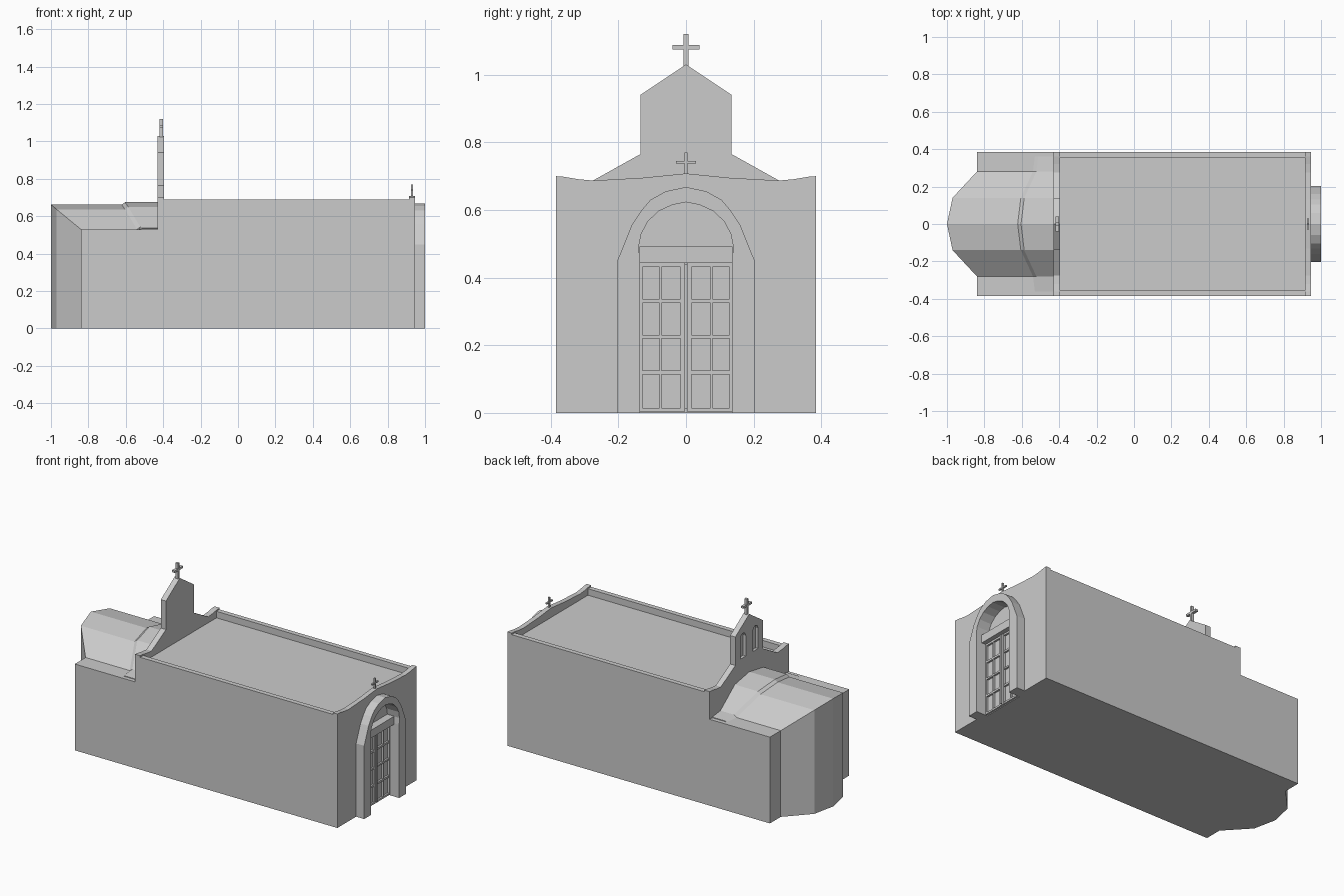
import bpy, bmesh

if "Cube" in bpy.data.objects:
    bpy.data.objects.remove(bpy.data.objects["Cube"])

stone = bpy.data.materials.new("pale_grey")
stone.diffuse_color = (0.6, 0.6, 0.6, 1)
stone.use_nodes = True
stone.node_tree.nodes["Principled BSDF"].inputs["Base Color"].default_value = stone.diffuse_color


def loft(name, rings):
    """Bridge equal-sized point rings and cap both ends."""
    bm = bmesh.new()
    vs = [[bm.verts.new(p) for p in r] for r in rings]
    n = len(vs[0])
    for a, b in zip(vs, vs[1:]):
        for i in range(n):
            j = (i + 1) % n
            bm.faces.new((a[i], a[j], b[j], b[i]))
    bm.faces.new(vs[0])
    bm.faces.new(vs[-1])
    bmesh.ops.recalc_face_normals(bm, faces=bm.faces)
    me = bpy.data.meshes.new(name)
    bm.to_mesh(me)
    bm.free()
    me.materials.append(stone)
    ob = bpy.data.objects.new(name, me)
    bpy.context.collection.objects.link(ob)
    return ob


def wall(name, yz, x0, x1):
    """Profile in y and z pushed along x."""
    return loft(name, [[(x, y, z) for y, z in yz] for x in (x0, x1)])


def box(name, x0, x1, y0, y1, z0, z1):
    return wall(name, [(y0, z0), (y1, z0), (y1, z1), (y0, z1)], x0, x1)


def mirrored(half):
    """Right half profile, ending on the centre line, mirrored to the left."""
    return half + [(-y, z) for y, z in reversed(half) if y > 0]


def cut(target, cutter):
    m = target.modifiers.new("cut", 'BOOLEAN')
    m.operation = 'DIFFERENCE'
    m.solver = 'EXACT'
    m.object = cutter
    cutter.hide_render = True
    cutter.hide_viewport = True
    cutter.display_type = 'WIRE'


# main hall with sunken flat roof, and the lower block behind it
hall = box("hall", -0.43, 0.945, -0.385, 0.385, 0, 0.65)
box("rear_block", -0.84, -0.43, -0.385, 0.385, 0, 0.53)
for s, side in ((-1, "front"), (1, "back")):
    ya, yb = sorted((s * 0.355, s * 0.385))
    box("parapet_" + side, -0.395, 0.915, ya, yb, 0.65, 0.69)

# entrance parapet with shallow gable and upswept corners
sweep = [(0.385, 0.65), (0.385, 0.70), (0.36, 0.698), (0.32, 0.691), (0.275, 0.687)]
wall("entrance_parapet", mirrored(sweep + [(0.13, 0.695), (0, 0.708)]), 0.915, 0.945)

# bell wall with two blind arched niches on its rear face
bell = wall("bell_wall", mirrored(sweep + [(0.135, 0.765), (0.135, 0.94), (0, 1.03)]),
            -0.43, -0.395)
for y in (-0.06, 0.06):
    half = [(0.026, 0.785), (0.026, 0.91), (0.018, 0.928), (0, 0.937)]
    niche = wall("niche_cutter", [(y + a, z) for a, z in mirrored(half)], -0.45, -0.412)
    cut(bell, niche)


def cross(name, x, z0, z1, arm_z, reach, t, d):
    half = [(t, z0), (t, arm_z - t * 0.8), (reach, arm_z - t * 0.8),
            (reach, arm_z + t * 0.8), (t, arm_z + t * 0.8), (t, z1)]
    wall(name, half + [(-y, z) for y, z in reversed(half)], x - d, x + d)


cross("bell_wall_cross", -0.411, 1.02, 1.12, 1.081, 0.04, 0.008, 0.009)
cross("entrance_cross", 0.93, 0.70, 0.77, 0.741, 0.03, 0.005, 0.005)

# apse: faceted vault, cut off by the vertical faceted end wall
apse = [(-0.28, -0.84, 0.53), (-0.14, -0.97, 0.637), (0, -1.0, 0.662),
        (0.14, -0.97, 0.637), (0.28, -0.84, 0.53)]
loft("apse", [[(x, y, 0), (x, y, z), (-0.43, y, z), (-0.43, y, 0)] for y, x, z in apse])

# slightly raised vault section next to the bell wall
raised = [(0.36, -0.53, 0.53, 0.534), (0.28, -0.54, 0.53, 0.543),
          (0.14, -0.605, 0.637, 0.65), (0, -0.622, 0.662, 0.675)]
raised = [(-y, x, a, b) for y, x, a, b in raised[:3]] + raised[::-1]
loft("raised_vault", [[(x, y, 0.515), (x, y, a), (x + 0.018, y, b),
                       (-0.43, y, b), (-0.43, y, 0.515)] for y, x, a, b in raised])

# arched portal around the doorway
outer = [(0.203, 0), (0.203, 0.45), (0.16, 0.556), (0.13, 0.601),
         (0.105, 0.63), (0.06, 0.655), (0, 0.668)]
inner = [(0.136, 0), (0.136, 0.45), (0.14, 0.49), (0.132, 0.53), (0.112, 0.567),
         (0.08, 0.597), (0.04, 0.615), (0, 0.623)]
wall("portal", mirrored(outer) + mirrored(inner)[::-1], 0.945, 1.0)
opening = [(y, z if z else -0.02) for y, z in mirrored(inner)]
cut(hall, wall("doorway_cutter", opening, 0.918, 1.05))
box("lintel", 0.915, 0.965, -0.138, 0.138, 0.443, 0.492)

# double door: thin back panel with stiles and rails around eight panes per leaf
box("door_panel", 0.915, 0.926, -0.137, 0.137, 0, 0.445)
for s in (-1, 1):
    for a, b in ((0.003, 0.017), (0.072, 0.078), (0.129, 0.137)):
        ya, yb = sorted((s * a, s * b))
        box("door_stile", 0.92, 0.938, ya, yb, 0.004, 0.443)
    for a, b in ((0.004, 0.015), (0.113, 0.125), (0.22, 0.23), (0.325, 0.337), (0.432, 0.443)):
        ya, yb = sorted((s * 0.003, s * 0.137))
        box("door_rail", 0.92, 0.937, ya, yb, a, b)
box("door_centre_post", 0.92, 0.944, -0.005, 0.005, 0.012, 0.44)
